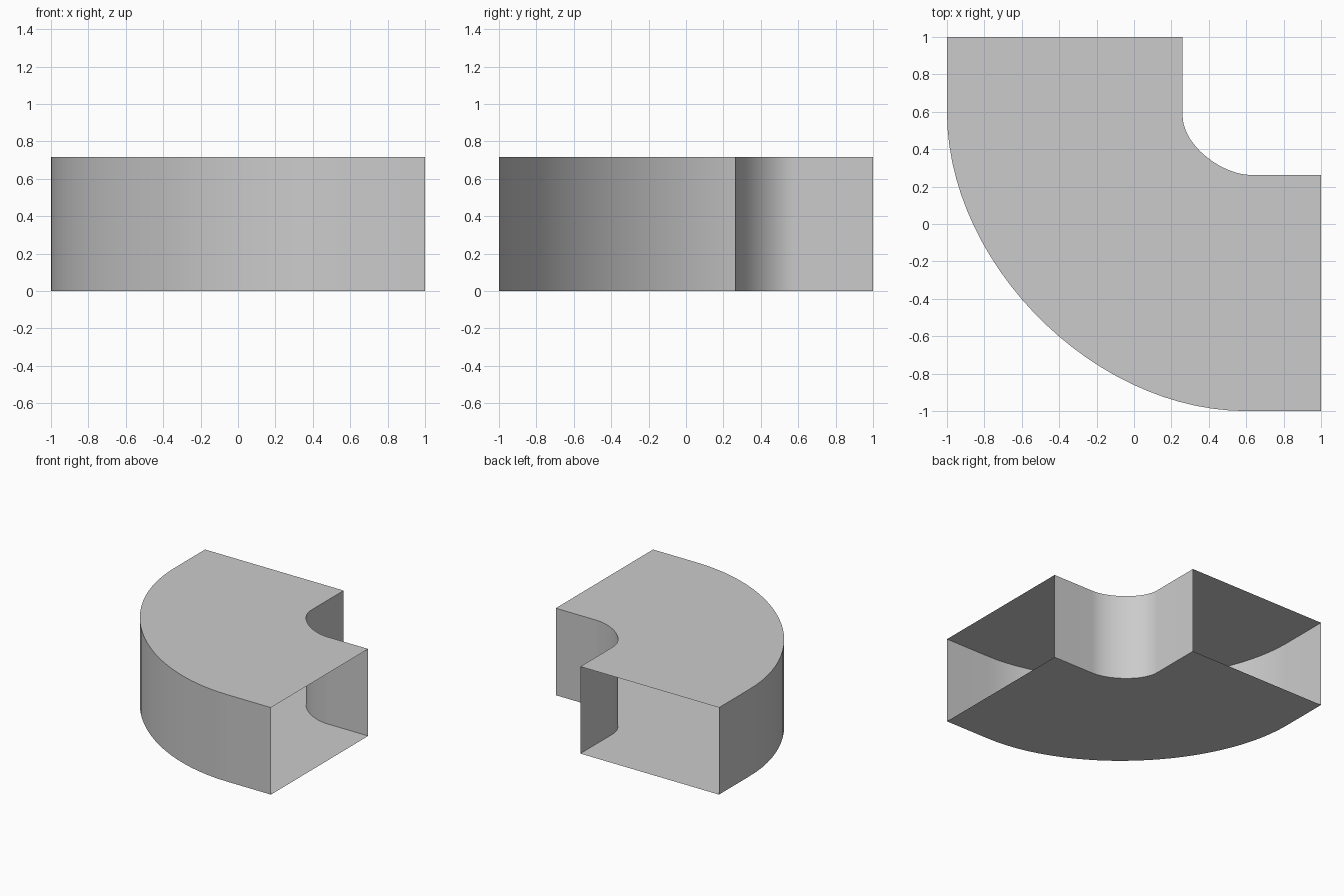
import bpy
import bmesh
from mathutils import Vector
from mathutils.geometry import interpolate_bezier

HEIGHT = 0.715
STEPS = 28

cube = bpy.data.objects.get("Cube")
if cube:
    bpy.data.objects.remove(cube, do_unlink=True)

metal = bpy.data.materials.new("duct_grey")
metal.use_nodes = True
grey = (0.6, 0.6, 0.6, 1)
metal.diffuse_color = grey
metal.node_tree.nodes["Principled BSDF"].inputs["Base Color"].default_value = grey


def side_path(start, bend_in, bend_out, end, pull):
    """Straight run, rounded bend, straight run, seen from above."""
    a, b = Vector(bend_in), Vector(bend_out)
    bend = interpolate_bezier(a, a - Vector((0, pull)), b - Vector((pull, 0)), b, STEPS)
    return [Vector(start)] + [p.to_2d() for p in bend] + [Vector(end)]


outer = side_path((-1, 1), (-1, 0.6), (0.6, -1), (1, -1), 0.813)
inner = side_path((0.26, 1), (0.26, 0.58), (0.63, 0.262), (1, 0.262), 0.16)

# Open-ended sheet duct: four strips joining the corner paths
bm = bmesh.new()
rails = [[bm.verts.new((p.x, p.y, z)) for p in path]
         for path, z in ((outer, 0), (inner, 0), (inner, HEIGHT), (outer, HEIGHT))]
for k in range(4):
    a, b = rails[k], rails[(k + 1) % 4]
    for i in range(len(a) - 1):
        bm.faces.new((a[i], a[i + 1], b[i + 1], b[i]))
bmesh.ops.recalc_face_normals(bm, faces=bm.faces)
# Outward normals: the roof must face up
if max(bm.faces, key=lambda f: f.calc_center_median().z).normal.z < 0:
    bmesh.ops.reverse_faces(bm, faces=bm.faces)

mesh = bpy.data.meshes.new("duct_elbow")
bm.to_mesh(mesh)
bm.free()
mesh.materials.append(metal)
duct = bpy.data.objects.new("duct_elbow", mesh)
bpy.context.collection.objects.link(duct)

bpy.ops.object.select_all(action="DESELECT")
duct.select_set(True)
bpy.context.view_layer.objects.active = duct
bpy.ops.object.shade_smooth_by_angle(angle=0.6)
